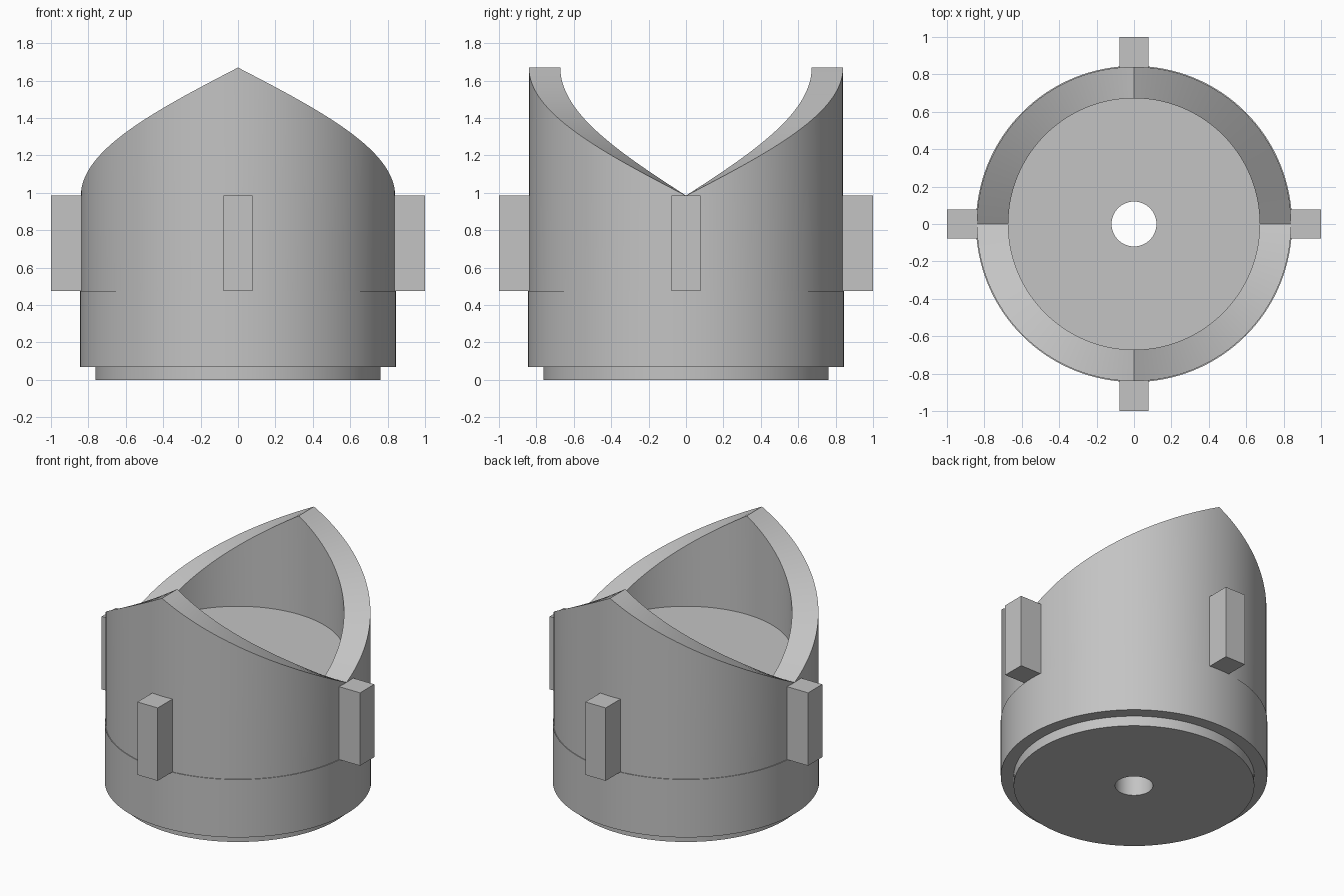
import bpy, bmesh, math
from mathutils import Matrix

cube = bpy.data.objects.get("Cube")
if cube:
    bpy.data.objects.remove(cube, do_unlink=True)

SEGMENTS = 128
NOTCH, PEAK = 0.985, 1.67

grey = bpy.data.materials.new("plain grey")
grey.use_nodes = True
colour = (0.55, 0.55, 0.55, 1)
grey.diffuse_color = colour
grey.node_tree.nodes["Principled BSDF"].inputs["Base Color"].default_value = colour


def make_object(name, bm):
    bmesh.ops.recalc_face_normals(bm, faces=bm.faces)
    mesh = bpy.data.meshes.new(name)
    bm.to_mesh(mesh)
    bm.free()
    mesh.materials.append(grey)
    obj = bpy.data.objects.new(name, mesh)
    bpy.context.collection.objects.link(obj)
    return obj


def rim_height(angle):
    # Ramps evenly from the side notches to the front and back peaks
    turn = abs(math.asin(max(-1, min(1, math.sin(angle))))) / (math.pi / 2)
    return NOTCH + (PEAK - NOTCH) * turn


def section(angle):
    # Closed (radius, height) section from the bore out, up and back in
    rim = rim_height(angle)
    return [(0.12, 0), (0.763, 0), (0.763, 0.07), (0.845, 0.07),
            (0.845, 0.475), (0.84, 0.475), (0.84, rim), (0.672, rim),
            (0.672, 0.98), (0.12, 0.98)]


# Body: stepped base, cylindrical wall and helical cam rim around a bored floor
bm = bmesh.new()
rings = []
for i in range(SEGMENTS):
    a = 2 * math.pi * i / SEGMENTS
    rings.append([bm.verts.new((r * math.cos(a), r * math.sin(a), z))
                  for r, z in section(a)])
for i, ring in enumerate(rings):
    after = rings[(i + 1) % SEGMENTS]
    for j in range(len(ring)):
        k = (j + 1) % len(ring)
        bm.faces.new((ring[j], after[j], after[k], ring[k]))
body = make_object("cam_cup_body", bm)

bpy.ops.object.select_all(action="DESELECT")
body.select_set(True)
bpy.context.view_layer.objects.active = body
bpy.ops.object.shade_smooth_by_angle(angle=math.radians(30))

# Four outer tabs, one on each side
for i, side in enumerate(("left", "back", "right", "front")):
    bm = bmesh.new()
    bmesh.ops.create_cube(bm, size=1)
    bmesh.ops.scale(bm, vec=(0.2, 0.157, 0.51), verts=bm.verts)
    bmesh.ops.translate(bm, vec=(0.9, 0, 0.73), verts=bm.verts)
    bmesh.ops.rotate(bm, cent=(0, 0, 0), verts=bm.verts,
                     matrix=Matrix.Rotation(i * math.pi / 2, 3, "Z"))
    make_object(side + "_tab", bm)
